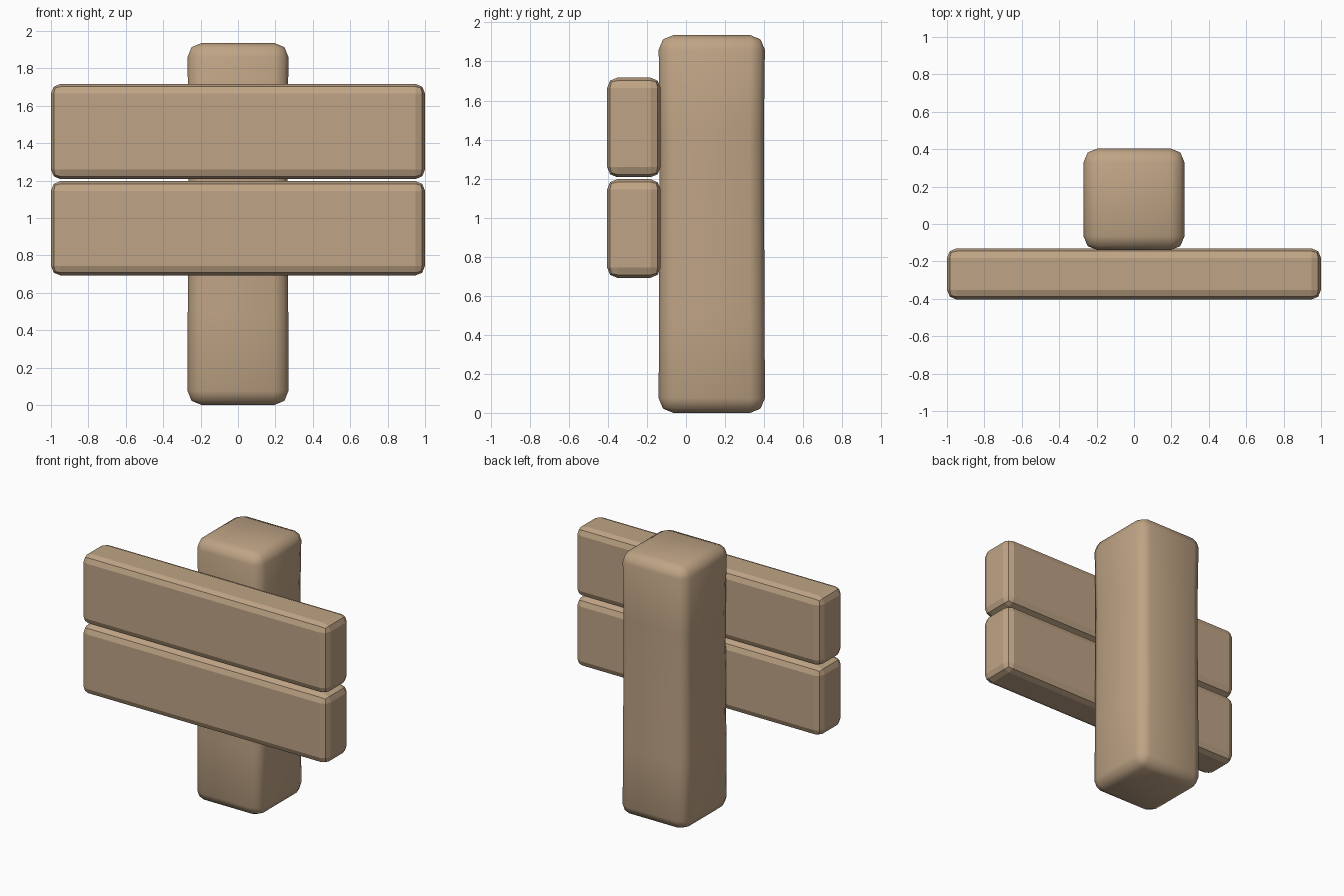
import bpy, bmesh
from mathutils import Vector

if "Cube" in bpy.data.objects:
    bpy.data.objects.remove(bpy.data.objects["Cube"])

wood = bpy.data.materials.new("tan_wood")
wood.diffuse_color = (0.52, 0.37, 0.235, 1)
wood.use_nodes = True
wood.node_tree.nodes["Principled BSDF"].inputs["Base Color"].default_value = wood.diffuse_color


def rounded_box(name, lo, hi, radius, smooth=False, rings=()):
    """Box between two corners with two-step rounded edges and optional waist rings."""
    lo, hi = Vector(lo), Vector(hi)
    centre, size = (lo + hi) / 2, hi - lo
    bm = bmesh.new()
    bmesh.ops.create_cube(bm, size=1)
    for v in bm.verts:
        v.co = Vector(a * b for a, b in zip(v.co, size)) + centre
    bmesh.ops.bevel(bm, geom=bm.edges[:], offset=radius, offset_type='OFFSET',
                    segments=2, profile=0.5, affect='EDGES')
    # rings that pull the sides in slightly
    for z, scale in rings:
        cut = bmesh.ops.bisect_plane(bm, geom=bm.verts[:] + bm.edges[:] + bm.faces[:],
                                     plane_co=(0, 0, z), plane_no=(0, 0, 1))
        for v in cut["geom_cut"]:
            if isinstance(v, bmesh.types.BMVert):
                v.co.x = centre.x + (v.co.x - centre.x) * scale
                v.co.y = centre.y + (v.co.y - centre.y) * scale
    bmesh.ops.recalc_face_normals(bm, faces=bm.faces[:])
    for f in bm.faces:
        f.smooth = smooth
    mesh = bpy.data.meshes.new(name)
    bm.to_mesh(mesh)
    bm.free()
    mesh.materials.append(wood)
    obj = bpy.data.objects.new(name, mesh)
    bpy.context.collection.objects.link(obj)
    return obj


# Upright post, softly shaded with a faint waist
rounded_box("post", (-0.27, -0.14, 0), (0.27, 0.404, 1.935), 0.075, True,
            [(0.5, 0.995), (1.0, 0.988), (1.45, 0.988)])

# Two crisp planks across the front
for name, z0, z1 in (("lower_plank", 0.692, 1.197), ("upper_plank", 1.207, 1.717)):
    rounded_box(name, (-1, -0.404, z0), (1, -0.13, z1), 0.052)
